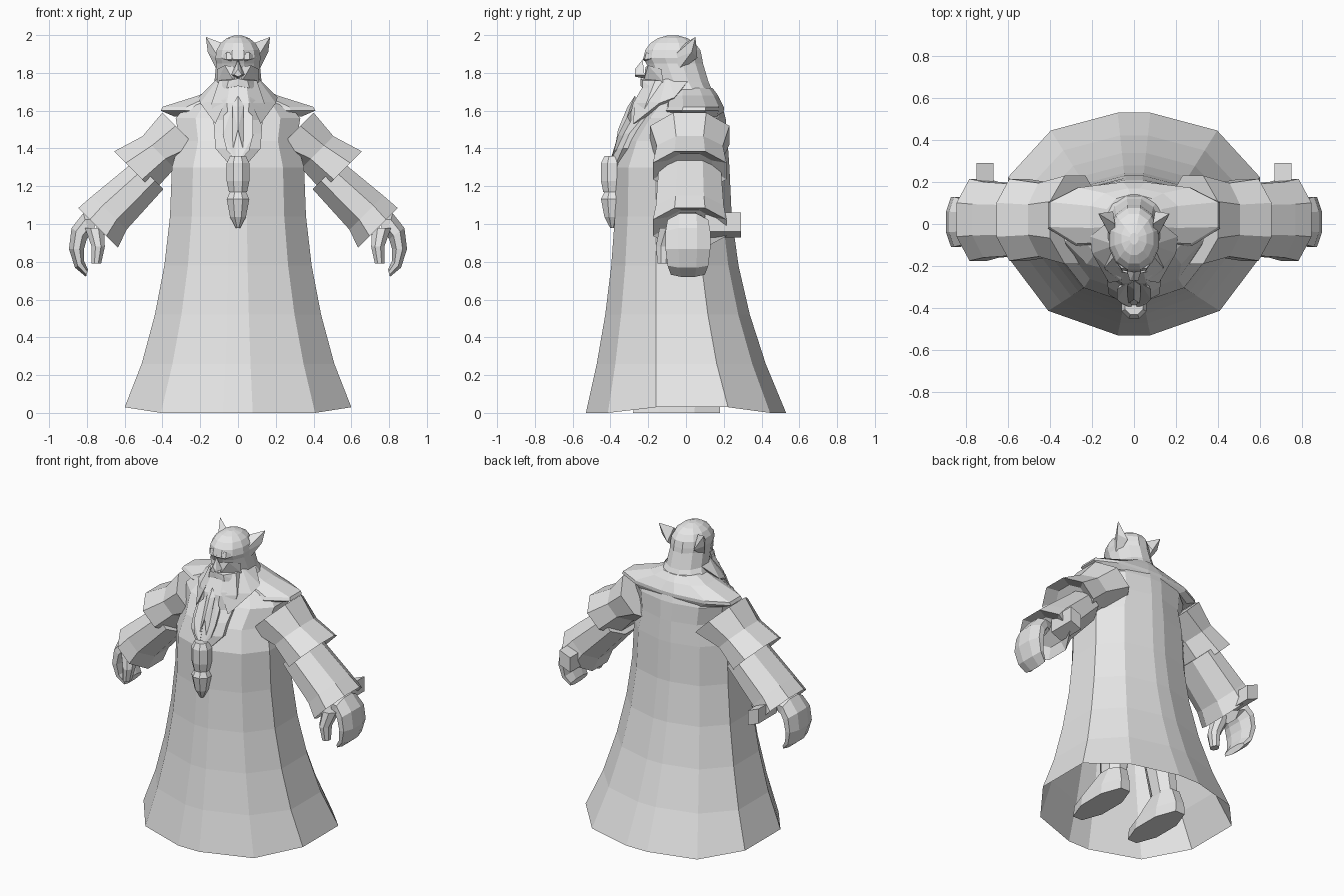
import bpy, bmesh, math
from mathutils import Vector

cube = bpy.data.objects.get("Cube")
if cube:
    bpy.data.objects.remove(cube, do_unlink=True)

# One stone grey for the whole figure
stone = bpy.data.materials.new("stone_grey")
stone.use_nodes = True
stone.diffuse_color = (.8, .8, .8, 1)
shader = stone.node_tree.nodes["Principled BSDF"]
shader.inputs["Base Color"].default_value = stone.diffuse_color


def finish(name, bm, mirror):
    """Turn a bmesh into a named flat-shaded part, optionally on both sides."""
    bmesh.ops.recalc_face_normals(bm, faces=bm.faces)
    mesh = bpy.data.meshes.new(name)
    bm.to_mesh(mesh)
    bm.free()
    mesh.materials.append(stone)
    part = bpy.data.objects.new(name, mesh)
    bpy.context.collection.objects.link(part)
    if mirror:
        part.modifiers.new("mirror", 'MIRROR').use_axis[0] = True


def loft(name, rings, mirror=False, open_start=False):
    """Skin a list of equal-sized point rings and close the ends."""
    bm = bmesh.new()
    rows = [[bm.verts.new(point) for point in ring] for ring in rings]
    for lower, upper in zip(rows, rows[1:]):
        for i in range(len(lower)):
            bm.faces.new((lower[i - 1], lower[i], upper[i], upper[i - 1]))
    if not open_start:
        bm.faces.new(rows[0])
    bm.faces.new(rows[-1])
    finish(name, bm, mirror)


def hull(name, *points):
    """Faceted convex lump around a few points, repeated on the other side."""
    bm = bmesh.new()
    for point in points:
        bm.verts.new(point)
    result = bmesh.ops.convex_hull(bm, input=bm.verts)
    unused = set(result["geom_interior"] + result["geom_unused"])
    inner = [item for item in unused if isinstance(item, bmesh.types.BMVert)]
    bmesh.ops.delete(bm, geom=inner, context='VERTS')
    finish(name, bm, True)


def polygon(sides):
    """Regular outline, flat side up, that fills a unit square."""
    step = math.tau / sides
    radius = 1 / math.cos(step / 2)
    angles = [(i + .5) * step for i in range(sides)]
    return [(math.cos(a) * radius, math.sin(a) * radius) for a in angles]


def level(outline, z, width, front, back, x=0):
    """Horizontal ring of a given half width between two depths."""
    middle, depth = (front + back) / 2, (back - front) / 2
    return [Vector((x + u * width, middle + v * depth, z)) for u, v in outline]


def tilted(centre, reach, depth):
    """Ring around a limb, spanned by an outward reach and the depth axis."""
    side = Vector((0, depth, 0))
    return [centre + reach * u + side * v for u, v in polygon(8)]


# Robe cross-section: broad front and back, narrow sides
left_half = [(.13, -1), (.68, -.78), (1, -.3), (1, .42), (.66, .84), (.13, 1)]
ROBE = left_half + [(-u, v) for u, v in reversed(left_half)]

# Robe: skirt flares with the square of the distance below the chest
CHEST, STEPS = 1.3, 5
robe = []
for i in range(STEPS + 1):
    t = i / STEPS
    flare = (1 - t) ** 2
    robe.append(level(ROBE, CHEST * t, .35 + .25 * flare,
                      -.37 - .16 * flare, .23 + .3 * flare))
for point in robe[0]:
    if abs(point.x) > .5:
        point.z = .03
robe.append(level(ROBE, 1.44, .31, -.32, .22))
robe.append(level(ROBE, 1.56, .33, -.24, .21))
robe.append(level(ROBE, 1.63, .27, -.18, .19))
robe.append(level(ROBE, 1.7, .14, -.1, .14))
loft("robe", robe, open_start=True)

# Shoulder yoke: a small lip overhanging the arms
loft("shoulder_yoke", [level(ROBE, 1.57, .34, -.12, .19),
                       level(ROBE, 1.6, .41, -.14, .2),
                       level(ROBE, 1.62, .4, -.13, .2),
                       level(ROBE, 1.68, .21, -.12, .17),
                       level(ROBE, 1.72, .13, -.1, .14)])


def sleeve(name, *stations):
    """Slanted tube, deeper than its reach, recessed at the cuff."""
    rings = []
    for x, z, size in stations:
        rings.append(tilted(Vector((x, .02, z)), Vector((size, 0, size)), size + .09))
    centre = sum(rings[-1], Vector()) / len(rings[-1])
    inward = Vector((-.03, 0, .03))
    rings.append([centre + (point - centre) * .6 + inward for point in rings[-1]])
    loft(name, rings, mirror=True)


# Sleeves: short flared one over a long flared one
sleeve("upper_sleeve", (.28, 1.47, .12), (.42, 1.38, .085), (.55, 1.28, .105))
sleeve("lower_sleeve", (.47, 1.26, .075), (.68, 1.06, .09), (.74, .98, .105))
hull("cuff_flap", *[(x, y, z + x * .4) for x in (.67, .75)
                    for y in (.1, .29) for z in (.66, .76)])

# Hand: mitten that curls around an arc and thins towards the fingertips
CURL = 6
hand = []
for i in range(CURL):
    t = i / (CURL - 1)
    angle = math.radians(110 - 185 * t)
    outward = Vector((math.cos(angle), 0, math.sin(angle)))
    path = Vector((.78 + .075 * outward.x, .01, .87 + .135 * outward.z))
    hand.append(tilted(path, outward * (.07 - .05 * t),
                       .09 + .03 * math.sin(math.pi * t)))
loft("hand", hand, mirror=True)
OCTAGON = polygon(8)
loft("thumb", [level(OCTAGON, .79, .025, -.15, -.09, x=.75),
               level(OCTAGON, .88, .035, -.16, -.07, x=.74),
               level(OCTAGON, .98, .05, -.14, -.02, x=.76)], mirror=True)

# Head, with nape hair flaring onto the collar and a domed crown
ROUND = polygon(12)
head = [level(ROUND, 1.64, .18, -.1, .17),
        level(ROUND, 1.75, .125, -.17, .12),
        level(ROUND, 1.85, .115, -.21, .09)]
for i in range(5):
    angle = math.radians(20 * i)
    width = math.cos(angle)
    head.append(level(ROUND, 1.88 + .12 * math.sin(angle), .12 * width,
                      -.07 - .155 * width, -.07 + .155 * width))
loft("head", head)

# Face
hull("ear", (.09, -.1, 1.86), (.1, -.06, 1.79), (.09, 0, 1.96),
     (.1, .06, 1.88), (.16, .03, 1.91), (.17, .05, 1.99))
hull("brow", (0, -.21, 1.9), (0, -.23, 1.87), (.06, -.21, 1.91),
     (.06, -.22, 1.87), (.1, -.16, 1.88), (0, -.2, 1.85))
hull("cheek", (.01, -.215, 1.83), (.07, -.2, 1.84), (.11, -.13, 1.82),
     (.03, -.22, 1.77), (.11, -.12, 1.75), (.02, -.21, 1.74))
hull("nose", (0, -.23, 1.87), (0, -.27, 1.82), (.02, -.27, 1.79),
     (.035, -.22, 1.79), (0, -.22, 1.77), (0, -.27, 1.78))
hull("moustache", (0, -.24, 1.77), (0, -.24, 1.73), (.06, -.23, 1.72),
     (.05, -.23, 1.76), (.11, -.17, 1.71), (.1, -.15, 1.76))

# Side whiskers running from the ears into the beard
hull("whisker", (.09, -.1, 1.79), (.1, .03, 1.78), (.14, -.06, 1.71),
     (.21, -.06, 1.67), (.2, -.14, 1.64), (.06, -.27, 1.66),
     (.12, -.28, 1.53), (.09, -.1, 1.6))

# Long beard: full upper part, then a tied segment and a pointed tail
loft("beard", [level(OCTAGON, 1.76, .1, -.21, -.05),
               level(OCTAGON, 1.64, .14, -.28, -.04),
               level(OCTAGON, 1.55, .13, -.3, -.1),
               level(OCTAGON, 1.48, .125, -.34, -.2),
               level(OCTAGON, 1.4, .12, -.37, -.25),
               level(OCTAGON, 1.32, .05, -.4, -.3)])


def beard_segment(name, top, bottom, tip):
    """Bevelled bead that narrows to a given fraction at its lower end."""
    rings = []
    for t, scale in ((0, .7), (.2, 1), (.7, (1 + tip) / 2 + .1), (1, tip)):
        size = .06 * scale
        rings.append(level(OCTAGON, top + (bottom - top) * t, size,
                           -.39 - size, -.39 + size))
    loft(name, rings)


beard_segment("beard_tie", 1.36, 1.17, .8)
beard_segment("beard_tail", 1.17, .98, .2)
hull("beard_ridge", (0, -.27, 1.68), (.03, -.29, 1.63), (0, -.31, 1.62),
     (0, -.36, 1.5), (.03, -.38, 1.38), (0, -.25, 1.6))
hull("beard_lock", (.03, -.28, 1.62), (.08, -.31, 1.57), (.08, -.36, 1.47),
     (.06, -.38, 1.39), (.01, -.4, 1.34), (.05, -.25, 1.45))

# Boots and legs under the robe
loft("boot", [level(OCTAGON, 0, .085, -.28, .18, x=.22),
              level(OCTAGON, .07, .08, -.27, .18, x=.22),
              level(OCTAGON, .17, .07, -.05, .15, x=.21)], mirror=True)
loft("leg", [level(OCTAGON, .1, .06, -.04, .14, x=.21),
             level(OCTAGON, .7, .11, -.1, .13, x=.15)], mirror=True)
